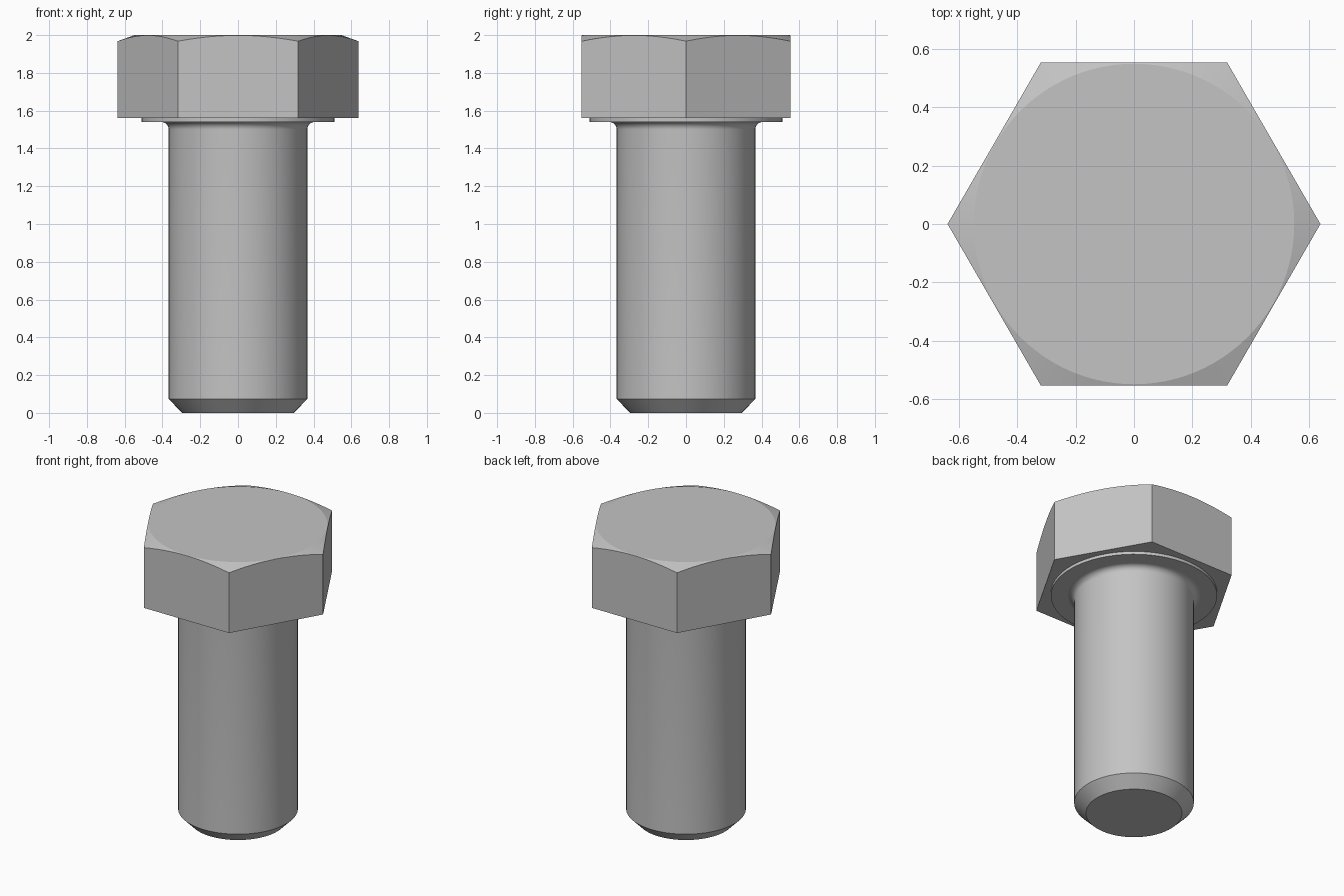
import bpy, bmesh, math

cube = bpy.data.objects.get("Cube")
if cube:
    bpy.data.objects.remove(cube, do_unlink=True)

# One plain steel colour for the whole bolt
steel = bpy.data.materials.new("grey_steel")
steel.use_nodes = True
colour = (0.55, 0.55, 0.55, 1)
steel.diffuse_color = colour
steel.node_tree.nodes["Principled BSDF"].inputs["Base Color"].default_value = colour


def loft(name, rings, smooth_angle):
    """Join rings of points, bottom to top, into a closed solid."""
    bm = bmesh.new()
    loops = [[bm.verts.new(p) for p in ring] for ring in rings]
    for low, high in zip(loops, loops[1:]):
        n = len(low)
        for i in range(n):
            j = (i + 1) % n
            bm.faces.new((low[i], low[j], high[j], high[i]))
    bm.faces.new(loops[0][::-1])
    bm.faces.new(loops[-1])
    bmesh.ops.recalc_face_normals(bm, faces=bm.faces)
    mesh = bpy.data.meshes.new(name)
    bm.to_mesh(mesh)
    bm.free()
    mesh.materials.append(steel)
    obj = bpy.data.objects.new(name, mesh)
    bpy.context.collection.objects.link(obj)
    bpy.ops.object.select_all(action='DESELECT')
    obj.select_set(True)
    bpy.context.view_layer.objects.active = obj
    bpy.ops.object.shade_smooth_by_angle(angle=math.radians(smooth_angle))
    return obj


SIDES = 96
ANGLES = [2 * math.pi * i / SIDES for i in range(SIDES)]


def circle(r, z):
    return [(r * math.cos(a), r * math.sin(a), z) for a in ANGLES]


# Shank: chamfered tip, straight body and a fillet flaring under the head
R, FILLET, SEAT = 0.367, 0.04, 1.54
profile = [(0.295, 0), (R, 0.073)]
for k in range(9):
    t = math.pi / 2 * k / 8
    profile.append((R + FILLET * (1 - math.cos(t)),
                    SEAT - FILLET * (1 - math.sin(t))))
profile.append((R + FILLET, SEAT + 0.01))
loft("shank", [circle(r, z) for r, z in profile], 30)

# Thin round bearing face under the head
loft("washer_face", [circle(0.51, SEAT), circle(0.51, SEAT + 0.03)], 30)

# Hexagonal head, corners pointing along x, top corners cut by a shallow cone
APOTHEM, BASE, TOP, FLAT_R, SLOPE = 0.552, 1.56, 2.0, 0.548, 0.36


def hexagon(height):
    ring = []
    for a in ANGLES:
        r = APOTHEM / math.cos(a % (math.pi / 3) - math.pi / 6)
        ring.append((r * math.cos(a), r * math.sin(a), height(r)))
    return ring


loft("hex_head", [hexagon(lambda r: BASE),
                  hexagon(lambda r: TOP - SLOPE * (r - FLAT_R)),
                  circle(FLAT_R, TOP)], 15)
